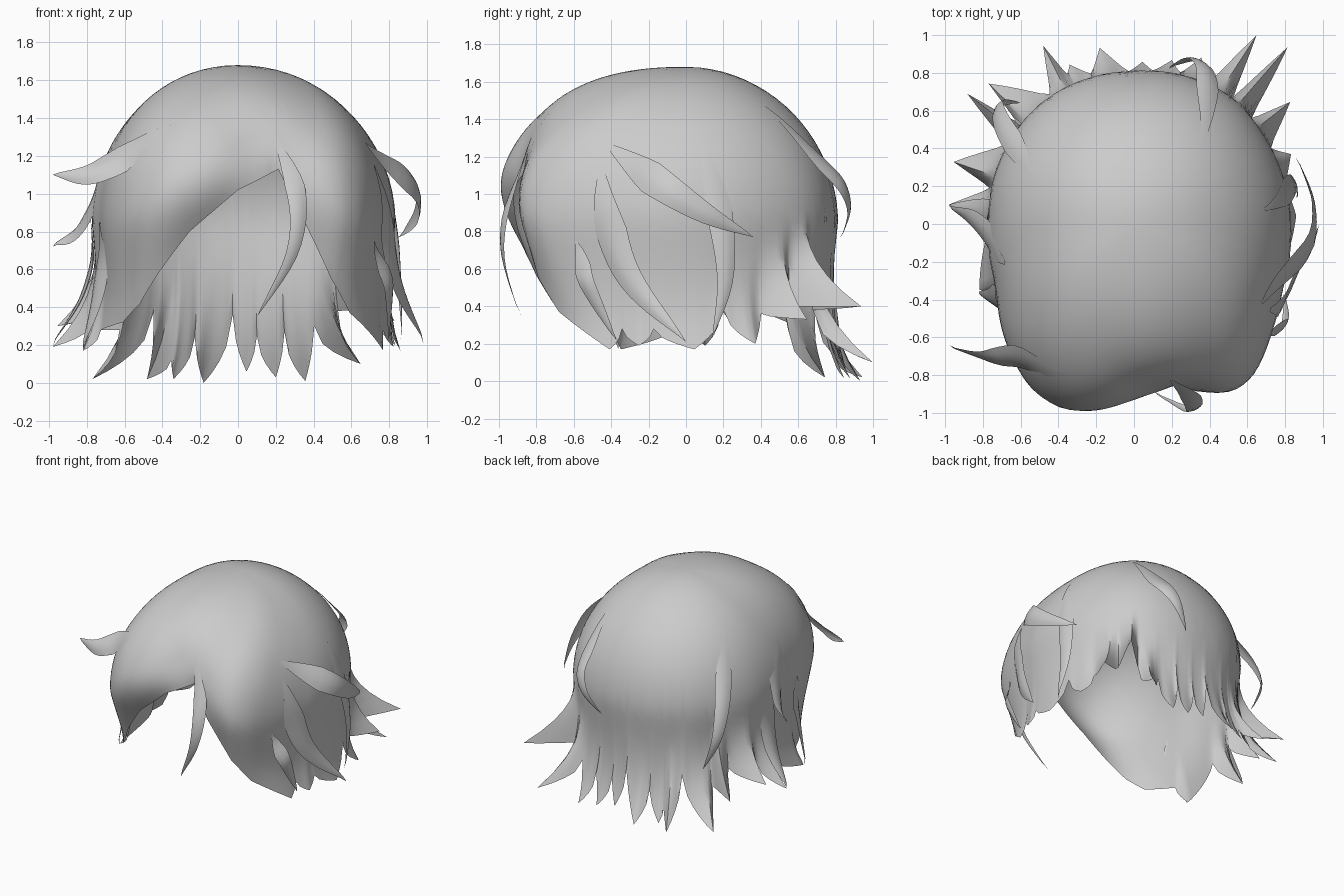
import bpy, bmesh, math
from mathutils import Vector

if "Cube" in bpy.data.objects:
    bpy.data.objects.remove(bpy.data.objects["Cube"])

TOP, WIDEST = 1.68, 0.85

# plan outline of the hair mass: (angle, radius), front is 270 degrees
PLAN = [(0, .83), (30, .83), (54, .85), (90, .81), (126, .81), (150, .79), (180, .77),
        (205, .80), (225, .94), (241, 1.05), (254, 1.07), (270, .97), (283, .87),
        (296, 1.03), (307, 1.04), (318, .95), (335, .86), (360, .83)]

# hem: (angle, height, radius), from the parting round the right side, back and left
HEM = [(284, 1.13, .88), (291, .88, .94), (302, .55, .93), (311, .37, .90), (332, .17, .87),
       (336, .28, .84), (343, .19, .86), (348, .28, .83), (363, .17, .86), (374, .38, .83),
       (384, .20, .91), (389, .36, .83), (398, .33, 1.05), (402, .40, .84), (409, .40, 1.24),
       (412, .38, .86), (417, .10, 1.19), (422, .30, .86), (428, .01, .95), (433, .27, .84),
       (437, .03, .89), (443, .25, .82), (447, .06, .86), (452, .36, .81), (461, .0, .95),
       (466, .24, .83), (472, .02, .91), (474, .12, .87), (477, .02, 1.06), (483, .37, .82),
       (496, .02, 1.07), (499, .28, .83), (502, .28, 1.12), (508, .40, .80), (521, .30, 1.01),
       (526, .38, .79), (534, .19, .985), (540, .33, .77), (563, .17, .89), (568, .28, .82),
       (585, .32, .86), (594, .42, .88), (602, .57, .91), (614, .80, .93), (630, 1.02, .92),
       (644, 1.13, .88)]


def lerp_table(table, a):
    for p, q in zip(table, table[1:]):
        if p[0] <= a <= q[0]:
            return p[1] + (q[1] - p[1]) * (a - p[0]) / (q[0] - p[0])
    return table[-1][1]


def plan(a, blur):
    return sum(lerp_table(PLAN, (a + blur * d / 4) % 360) for d in range(-4, 5)) / 9


def radius(a, z):
    """Domed above the widest level, drawn in slightly below it; the parting fades upward."""
    if z < WIDEST:
        return plan(a, 6) * (1 - .13 * (WIDEST - z))
    front = max(0, -math.sin(math.radians(a)))
    p = 1.95 + .4 * front ** 2
    u = min(1, (z - WIDEST) / (TOP - WIDEST))
    return plan(a, 6 + 30 * u * u) * (1 - u ** p) ** (1 / p)


def finish(name, bm):
    bmesh.ops.recalc_face_normals(bm, faces=bm.faces)
    me = bpy.data.meshes.new(name)
    bm.to_mesh(me)
    bm.free()
    ob = bpy.data.objects.new(name, me)
    bpy.context.collection.objects.link(ob)
    bpy.ops.object.select_all(action='DESELECT')
    bpy.context.view_layer.objects.active = ob
    ob.select_set(True)
    bpy.ops.object.shade_smooth_by_angle(angle=math.radians(50))
    return ob


def hem_columns():
    """Angle, height and radius of each column; teeth are full-bodied with narrow gaps."""
    for p, q in zip(HEM, HEM[1:]):
        n = max(4, math.ceil((q[0] - p[0]) / 3))
        tooth = 332 <= p[0] < 568
        for i in range(n):
            f = i / n
            fz = fr = f
            if tooth:
                fz = f ** .55 if q[1] < p[1] else 1 - (1 - f) ** .55
                fr = f ** 1.3 if q[2] > p[2] else 1 - (1 - f) ** 1.3
            yield (p[0] + (q[0] - p[0]) * f, p[1] + (q[1] - p[1]) * fz, p[2] + (q[2] - p[2]) * fr)


def hair_mass(rows=28):
    bm = bmesh.new()
    apex = bm.verts.new((0, 0, TOP))
    cols = []
    for a, hz, hr in hem_columns():
        c, s = math.cos(math.radians(a)), math.sin(math.radians(a))
        col = []
        for k in range(1, rows + 1):
            d = (k / rows) ** 1.8
            z = TOP + (hz - TOP) * d
            b = max(0, (d - .62) / .38) ** 2
            r = radius(a, z) * (1 - b) + hr * b
            col.append(bm.verts.new((r * c, r * s, z)))
        cols.append(col)
    for i, l in enumerate(cols):
        m = cols[(i + 1) % len(cols)]
        bm.faces.new((apex, l[0], m[0]))
        for k in range(rows - 1):
            bm.faces.new((l[k], l[k + 1], m[k + 1], m[k]))
    finish("hair_mass", bm)


def curve_point(pts, t):
    """Catmull-Rom through the points."""
    n = len(pts) - 1
    i = min(int(t * n), n - 1)
    u = t * n - i
    b, c = pts[i], pts[i + 1]
    a = pts[i - 1] if i else b * 2 - c
    d = pts[i + 2] if i + 2 <= n else c * 2 - b
    return .5 * (2 * b + (c - a) * u + (2 * a - 5 * b + 4 * c - d) * u * u
                 + (3 * b - a - 3 * c + d) * u ** 3)


def hug(v, t):
    """Near the root, press a strand point onto the hair mass."""
    f = min(1, t / .5)
    f = f * f * (3 - 2 * f)
    r = math.hypot(v.x, v.y)
    rs = radius(math.degrees(math.atan2(v.y, v.x)) % 360, v.z) + .006
    k = (rs * (1 - f) + r * f) / r
    return (v.x * k, v.y * k, v.z)


def lock(name, path, width, steps=16):
    """Tapered strand growing out of the hair mass."""
    pts = [Vector(p) for p in path]
    bm = bmesh.new()
    rings = []
    for k in range(steps):
        t = k / steps
        p = curve_point(pts, t)
        tan = (curve_point(pts, t + .02) - p).normalized()
        out = Vector((p.x, p.y, max(0, p.z - WIDEST)))
        out = (out - tan * out.dot(tan)).normalized()
        side = tan.cross(out)
        w = width / 2 * min(1, .1 + 3 * t) * (1 - t ** 2)
        rings.append([bm.verts.new(hug(p + side * w * u + out * (.01 - .25 * w * u * u), t))
                      for u in (-1, -.5, 0, .5, 1)])
    tip = bm.verts.new(pts[-1])
    for l, m in zip(rings, rings[1:]):
        for j in range(4):
            bm.faces.new((l[j], l[j + 1], m[j + 1], m[j]))
    for j in range(4):
        bm.faces.new((rings[-1][j], rings[-1][j + 1], tip))
    finish(name, bm)


hair_mass()

# loose locks around the head
lock("left_front_flyaway", [(-.35, -.77, 1.36), (-.64, -.72, 1.18), (-.80, -.70, 1.1), (-.98, -.64, 1.1)], .2)
lock("left_side_flyaway", [(-.66, -.2, 1.22), (-.77, -.07, .95), (-.86, .03, .79), (-.98, .1, .72)], .2)
lock("left_cheek_lock", [(-.72, -.38, .85), (-.74, -.4, .5), (-.82, -.36, .17)], .18)
lock("left_rear_lock", [(-.76, 0, .9), (-.81, .06, .5), (-.98, .1, .19)], .2)
lock("right_side_sweep", [(.76, -.47, 1.26), (.93, -.18, 1.08), (.95, .1, .9), (.85, .36, .77)], .2)
lock("right_long_lock", [(.72, .08, 1.3), (.82, .18, .9), (.85, .21, .55), (.86, .14, .23)], .16)
lock("right_front_lock", [(.79, -.5, 1.15), (.83, -.33, .6), (.98, 0, .21)], .2)
lock("right_cheek_lock", [(.78, -.64, .75), (.8, -.52, .5), (.79, -.37, .22)], .12)
lock("back_right_curl", [(.38, .45, 1.46), (.40, .76, 1.15), (.32, .87, .95), (.18, .82, .76)], .15)
lock("back_left_curl", [(-.48, .22, 1.4), (-.66, .45, 1.1), (-.72, .62, .75), (-.6, .64, .45)], .15)
lock("parting_strand", [(.20, -.85, 1.3), (.31, -.94, 1.02), (.29, -.98, .7), (.1, -.88, .35)], .12)
